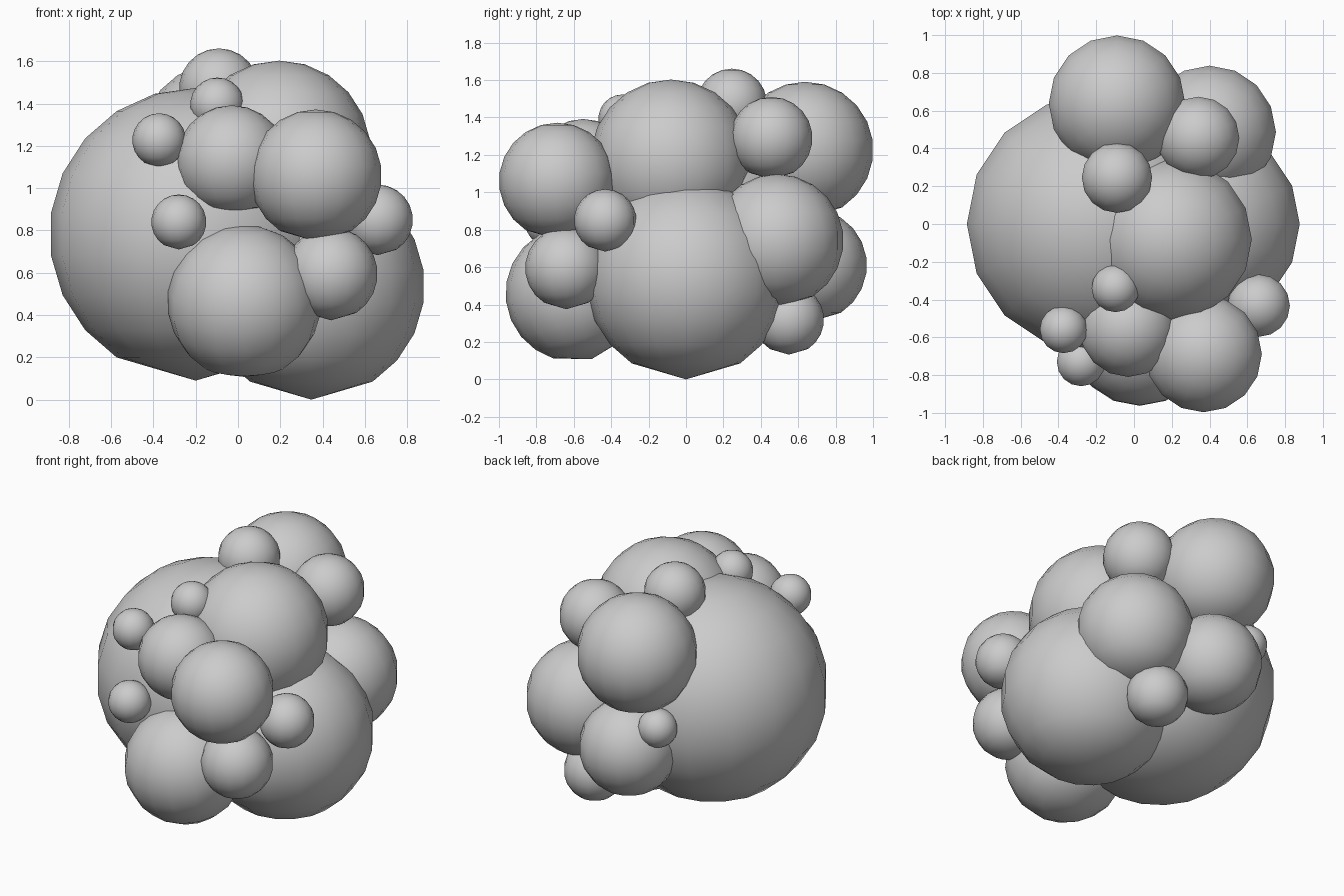
import bpy
import bmesh
import math
from mathutils import Matrix, Vector

cube = bpy.data.objects.get("Cube")
if cube:
    bpy.data.objects.remove(cube, do_unlink=True)

# One plain grey for the whole cluster
grey = bpy.data.materials.new("light_grey")
grey.use_nodes = True
grey.diffuse_color = (0.6, 0.6, 0.6, 1)
grey.node_tree.nodes["Principled BSDF"].inputs["Base Color"].default_value = (0.6, 0.6, 0.6, 1)

SEGMENTS, RINGS = 16, 11


def ball(name, centre, radius, tilt=0):
    """Smooth low-poly ball whose last ring is merged into the bottom pole."""
    bm = bmesh.new()
    bmesh.ops.create_uvsphere(bm, u_segments=SEGMENTS, v_segments=RINGS, radius=radius)
    cap = -radius * math.cos(1.5 * math.pi / RINGS)
    low = [v for v in bm.verts if v.co.z < cap]
    bmesh.ops.pointmerge(bm, verts=low, merge_co=Vector((0, 0, -radius)))
    bmesh.ops.rotate(bm, verts=bm.verts, matrix=Matrix.Rotation(math.radians(tilt), 3, 'X'))
    for face in bm.faces:
        face.smooth = True
    mesh = bpy.data.meshes.new(name)
    bm.to_mesh(mesh)
    bm.free()
    mesh.materials.append(grey)
    obj = bpy.data.objects.new(name, mesh)
    obj.location = centre
    bpy.context.collection.objects.link(obj)
    return obj


# Core balls
ball("main_ball", (-0.2, 0, 0.782), 0.692)
ball("lower_left_ball", (0.347, 0, 0.536), 0.536)
ball("upper_left_ball", (0.195, -0.08, 1.17), 0.433)

# Back balls
ball("back_top_ball", (-0.09, 0.637, 1.226), 0.365)
ball("crown_ball", (-0.09, 0.245, 1.473), 0.188)
ball("back_left_ball", (0.4, 0.487, 0.742), 0.355)
ball("back_upper_left_ball", (0.34, 0.456, 1.29), 0.22)
ball("back_lower_ball", (-0.05, 0.665, 0.61), 0.302)
ball("back_foot_ball", (0.28, 0.55, 0.32), 0.188)
ball("back_right_bead", (-0.29, 0.71, 0.81), 0.12)

# Front balls
ball("front_left_ball", (0.368, -0.688, 1.06), 0.312)
ball("front_upper_ball", (-0.03, -0.55, 1.13), 0.262)
ball("front_lower_ball", (0.03, -0.6, 0.46), 0.365, tilt=15)
ball("front_lower_left_ball", (0.44, -0.64, 0.595), 0.22)
ball("side_left_ball", (0.66, -0.432, 0.85), 0.167)

# Front beads
ball("brow_bead", (-0.098, -0.34, 1.395), 0.128)
ball("upper_right_bead", (-0.373, -0.558, 1.227), 0.127)
ball("lower_right_bead", (-0.28, -0.73, 0.84), 0.13)
